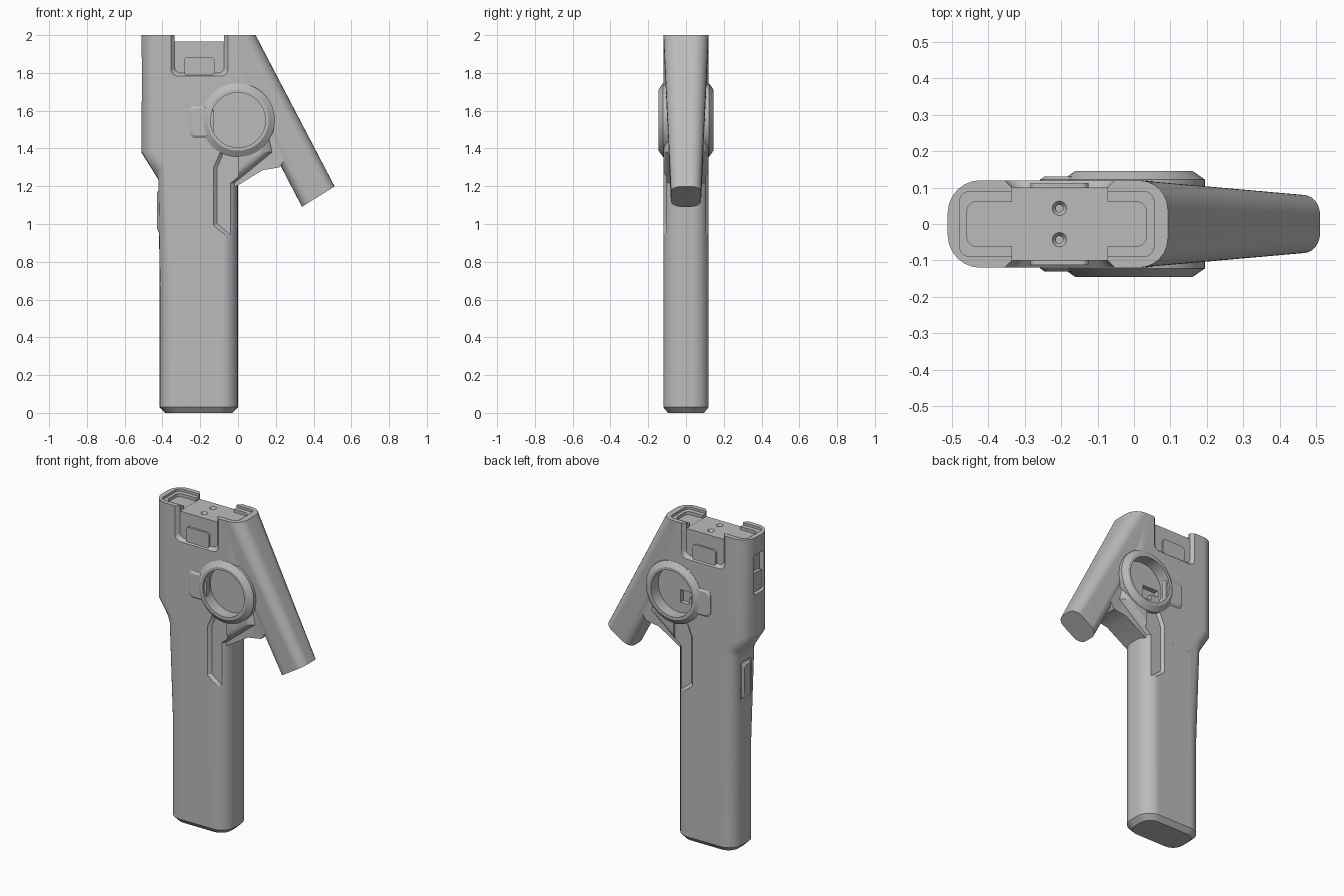
import bpy, bmesh, math
from mathutils import Vector

cube = bpy.data.objects.get("Cube")
if cube:
    bpy.data.objects.remove(cube, do_unlink=True)

grey = bpy.data.materials.new("matte_grey")
grey.use_nodes = True
grey.diffuse_color = (0.5, 0.5, 0.5, 1)
grey.node_tree.nodes["Principled BSDF"].inputs["Base Color"].default_value = (0.5, 0.5, 0.5, 1)


def rrect(a0, a1, b0, b1, r, n=6):
    """Rounded rectangle as 2D points."""
    pts = []
    corners = ((a1 - r, b1 - r), (a0 + r, b1 - r), (a0 + r, b0 + r), (a1 - r, b0 + r))
    for q, (ca, cb) in enumerate(corners):
        for i in range(n + 1):
            t = math.pi / 2 * (q + i / n)
            pts.append((ca + r * math.cos(t), cb + r * math.sin(t)))
    return pts


def loft(name, rings, closed=False):
    """Skin a list of equal-length rings; cap the ends unless closed."""
    bm = bmesh.new()
    vs = [[bm.verts.new(p) for p in ring] for ring in rings]
    pairs = list(zip(vs, vs[1:])) + ([(vs[-1], vs[0])] if closed else [])
    for a, b in pairs:
        for i in range(len(a)):
            j = (i + 1) % len(a)
            bm.faces.new((a[i], a[j], b[j], b[i]))
    if not closed:
        bm.faces.new(vs[0])
        bm.faces.new(vs[-1])
    bmesh.ops.recalc_face_normals(bm, faces=bm.faces)
    me = bpy.data.meshes.new(name)
    bm.to_mesh(me)
    bm.free()
    me.materials.append(grey)
    ob = bpy.data.objects.new(name, me)
    bpy.context.collection.objects.link(ob)
    return ob


def column(name, sections):
    """Sections of (z, x0, x1, half depth, corner radius)."""
    return loft(name, [[(x, y, z) for x, y in rrect(x0, x1, -h, h, r)]
                       for z, x0, x1, h, r in sections])


def slab(name, layers):
    """Layers of (y, outline in x and z)."""
    return loft(name, [[(x, y, z) for x, z in pts] for y, pts in layers])


def side_slab(name, layers):
    """Layers of (x, outline in y and z)."""
    return loft(name, [[(x, y, z) for y, z in pts] for x, pts in layers])


def box(name, x0, x1, y0, y1, z0, z1):
    return loft(name, [[(x0, y0, z), (x1, y0, z), (x1, y1, z), (x0, y1, z)] for z in (z0, z1)])


def combine(target, tool, op):
    mod = target.modifiers.new(op, "BOOLEAN")
    mod.operation, mod.solver, mod.object = op, "EXACT", tool
    bpy.context.view_layer.objects.active = target
    bpy.ops.object.modifier_apply(modifier=mod.name)
    bpy.data.objects.remove(tool, do_unlink=True)


# Grip, head and folded arm joined into one shell
body = column("handle_body", [(0, -0.385, -0.03, 0.095, 0.07), (0.03, -0.415, 0, 0.12, 0.09),
                              (1.5, -0.415, 0, 0.12, 0.09)])
head = column("head", [(1.2, -0.4, -0.02, 0.1202, 0.09), (1.38, -0.512, 0.2, 0.1202, 0.09),
                       (2, -0.512, 0.06, 0.1202, 0.09)])
shoulder = column("shoulder", [(0.58, -0.413, -0.2, 0.119, 0.09), (1.24, -0.422, -0.2, 0.1195, 0.06),
                               (1.4, -0.48, -0.2, 0.1195, 0.08)])
arm_rings = []
for centre, axis, half, depth, r in (((-0.02, 0, 2), (1, 0, 0), 0.113, 0.1198, 0.08),
                                     ((0.425, 0, 1.145), (0.85, 0, 0.53), 0.102, 0.08, 0.055)):
    u = Vector(axis).normalized()
    arm_rings.append([Vector(centre) + u * a + Vector((0, b, 0))
                      for a, b in rrect(-half, half, -depth, depth, r)])
arm = loft("arm", arm_rings)
web_outline = [(-0.1, 1.15), (0, 1.205), (0.13, 1.285), (0.22, 1.3), (0.3, 1.42), (0, 1.6)]
web = slab("web", [(-0.085, web_outline), (0.085, web_outline)])
for part in (head, shoulder, arm, web):
    combine(body, part, "UNION")

# Stepped rail pocket in the top
for x0, x1, h, z in ((-0.48, 0.055, 0.09, 1.985), (-0.46, 0.035, 0.062, 1.966)):
    combine(body, column("pocket", [(z, x0, x1, h, 0.03), (2.1, x0, x1, h, 0.03)]), "DIFFERENCE")
combine(body, box("mid_gap", -0.335, -0.073, -0.2, 0.2, 1.965, 2.1), "DIFFERENCE")
for y in (-0.043, 0.043):
    hole = [[(-0.205 + r * math.cos(t * math.pi / 8), y + r * math.sin(t * math.pi / 8), z)
             for t in range(16)] for r, z in ((0.01, 1.91), (0.01, 1.95), (0.023, 1.97))]
    combine(body, loft("screw_hole", hole), "DIFFERENCE")

# Recesses mirrored on front and back
for s in (-1, 1):
    notch = slab("notch", [(s * 0.1, rrect(-0.335, -0.073, 1.8, 2.2, 0.03)),
                           (s * 0.13, rrect(-0.365, -0.043, 1.775, 2.23, 0.04))])
    combine(body, notch, "DIFFERENCE")
    slot = slab("slot", [
        (s * 0.104, [(-0.11, 1.0), (-0.03, 0.935), (0.003, 0.935), (0.003, 1.4), (-0.08, 1.37), (-0.11, 1.3)]),
        (s * 0.125, [(-0.135, 0.99), (-0.04, 0.91), (0.004, 0.91), (0.004, 1.42), (-0.1, 1.38), (-0.135, 1.3)])])
    combine(body, slot, "DIFFERENCE")
    disc = [(0.16 * math.cos(t * math.pi / 32), 1.55 + 0.16 * math.sin(t * math.pi / 32)) for t in range(64)]
    combine(body, slab("dial_recess", [(s * 0.07, disc), (s * 0.2, disc)]), "DIFFERENCE")

# Socket steps behind the rear ring, side port and trigger well
combine(body, box("socket", -0.12, -0.01, 0.04, 0.1, 1.51, 1.55), "DIFFERENCE")
combine(body, box("socket_step", -0.07, -0.01, 0.04, 0.1, 1.47, 1.52), "DIFFERENCE")
for x, z0, z1, h in ((-0.48, 1.64, 1.89, 0.05), (-0.39, 0.94, 1.19, 0.052)):
    well = rrect(-h, h, z0, z1, 0.015)
    combine(body, side_slab("well", [(x, well), (x - 0.15, well)]), "DIFFERENCE")

parts = [body]
parts.append(side_slab("port_cover", [(-0.47, rrect(-0.043, 0.043, 1.65, 1.77, 0.01)),
                                      (-0.5, rrect(-0.043, 0.043, 1.65, 1.77, 0.01))]))
parts.append(side_slab("trigger", [(-0.38, rrect(-0.045, 0.045, 0.95, 1.18, 0.015)),
                                   (-0.418, rrect(-0.045, 0.045, 0.95, 1.18, 0.015)),
                                   (-0.43, rrect(-0.03, 0.03, 0.98, 1.165, 0.015))]))

# Dial rings, side buttons and notch tabs
ring_profile = ((0.145, 0.05), (0.145, 0.145), (0.162, 0.145), (0.195, 0.122), (0.195, 0.05))
for s, side in ((-1, "front"), (1, "back")):
    rings = [[(r * math.cos(t * math.pi / 32), s * y, 1.55 + r * math.sin(t * math.pi / 32))
              for t in range(64)] for r, y in ring_profile]
    parts.append(loft(side + "_dial_ring", rings, closed=True))
    parts.append(slab(side + "_button", [(s * 0.1, rrect(-0.258, -0.13, 1.455, 1.625, 0.03)),
                                         (s * 0.122, rrect(-0.258, -0.13, 1.455, 1.625, 0.03)),
                                         (s * 0.131, rrect(-0.245, -0.13, 1.468, 1.612, 0.025))]))
    parts.append(slab(side + "_notch_tab", [(s * 0.09, rrect(-0.285, -0.125, 1.785, 1.885, 0.02)),
                                            (s * 0.112, rrect(-0.285, -0.125, 1.785, 1.885, 0.02))]))

for ob in parts:
    bpy.ops.object.select_all(action="DESELECT")
    ob.select_set(True)
    bpy.context.view_layer.objects.active = ob
    bpy.ops.object.shade_smooth_by_angle(angle=math.radians(28))
    weighted = ob.modifiers.new("weighted_normals", "WEIGHTED_NORMAL")
    weighted.keep_sharp = True
